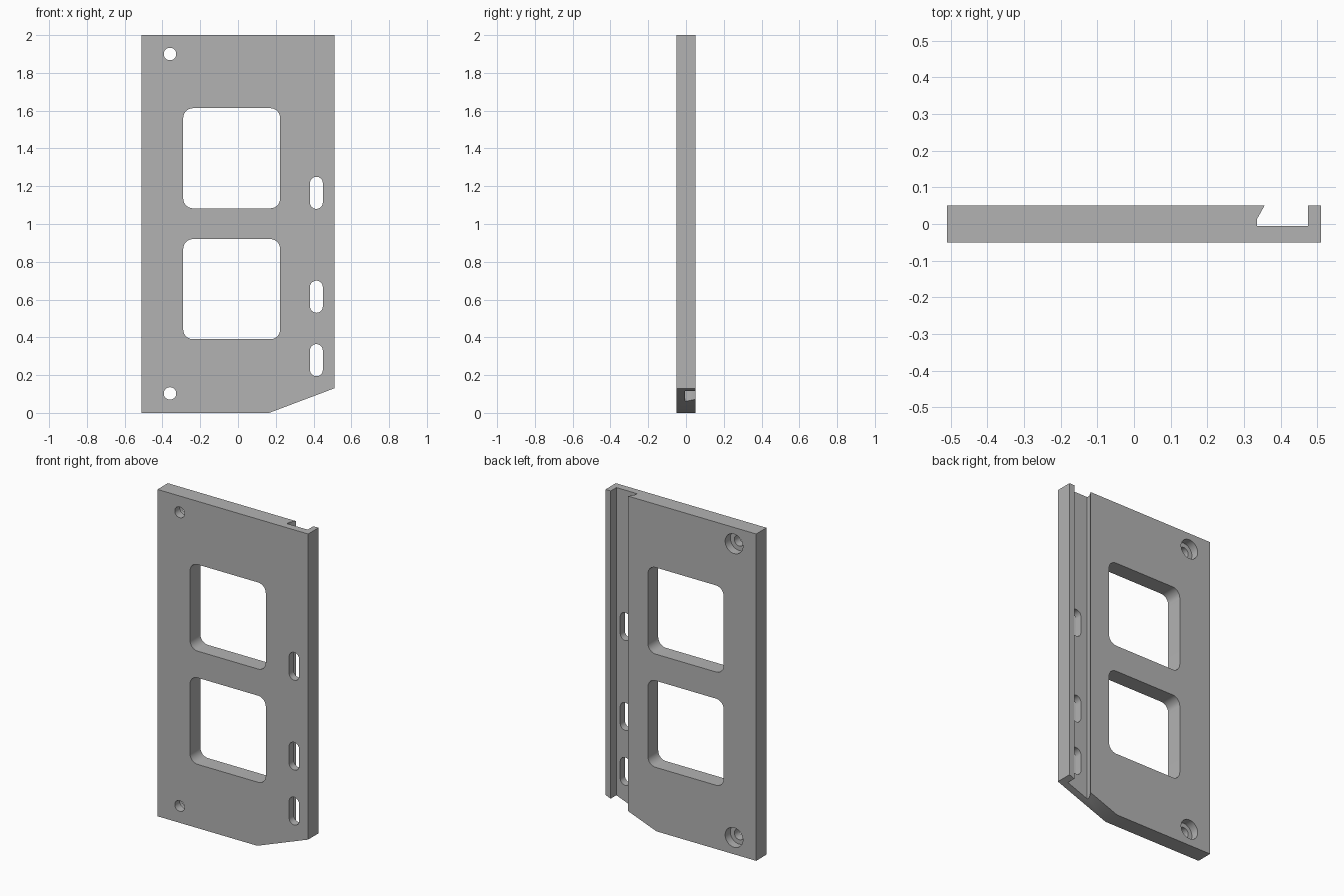
import bpy, bmesh, math
from mathutils import Vector

if "Cube" in bpy.data.objects:
    bpy.data.objects.remove(bpy.data.objects["Cube"])

Y_FRONT, Y_BACK, Y_FLOOR = -0.05, 0.05, -0.005

grey = bpy.data.materials.new("plain grey")
grey.diffuse_color = (0.45, 0.45, 0.45, 1)
grey.use_nodes = True
grey.node_tree.nodes["Principled BSDF"].inputs["Base Color"].default_value = grey.diffuse_color


def prism(name, points, direction):
    """Solid made by sweeping a flat outline along a direction."""
    bm = bmesh.new()
    face = bm.faces.new([bm.verts.new(p) for p in points])
    swept = bmesh.ops.extrude_face_region(bm, geom=[face])
    moved = [g for g in swept["geom"] if isinstance(g, bmesh.types.BMVert)]
    bmesh.ops.translate(bm, verts=moved, vec=Vector(direction))
    bmesh.ops.recalc_face_normals(bm, faces=bm.faces)
    mesh = bpy.data.meshes.new(name)
    bm.to_mesh(mesh)
    bm.free()
    mesh.materials.append(grey)
    obj = bpy.data.objects.new(name, mesh)
    bpy.context.collection.objects.link(obj)
    return obj


def rounded(x0, x1, z0, z1, r, y, steps=10):
    """Rounded rectangle outline in the x-z plane."""
    corners = [(x1 - r, z1 - r), (x0 + r, z1 - r), (x0 + r, z0 + r), (x1 - r, z0 + r)]
    points = []
    for i, (cx, cz) in enumerate(corners):
        for k in range(steps + 1):
            a = math.pi / 2 * (i + k / steps)
            p = Vector((cx + r * math.cos(a), y, cz + r * math.sin(a)))
            if not points or (p - points[-1]).length > 1e-5:
                points.append(p)
    if (points[0] - points[-1]).length < 1e-5:
        points.pop()
    return points


def cut(target, cutter):
    mod = target.modifiers.new("cut", "BOOLEAN")
    mod.operation = "DIFFERENCE"
    mod.solver = "EXACT"
    mod.object = cutter
    bpy.context.view_layer.objects.active = target
    bpy.ops.object.modifier_apply(modifier=mod.name)
    bpy.data.objects.remove(cutter)


# Plate with one bevelled lower corner
outline = [(-0.51, 0), (0.165, 0), (0.51, 0.13), (0.51, 2), (-0.51, 2)]
plate = prism("mounting_plate", [(x, Y_FRONT, z) for x, z in outline],
              (0, Y_BACK - Y_FRONT, 0))

# Full-height groove in the back, undercut on one side
groove = [(0.335, Y_FLOOR), (0.475, Y_FLOOR), (0.475, 0.07), (0.3675, 0.07),
          (0.356, Y_BACK), (0.335, 0.013)]
cut(plate, prism("groove_cutter", [(x, y, -0.1) for x, y in groove], (0, 0, 2.2)))

# Two large windows and three slots, cut right through
openings = [(-0.29, 0.223, z, z + 0.53, 0.052) for z in (0.39, 1.083)]
openings += [(0.381, 0.449, z, z + 0.17, 0.034) for z in (0.194, 0.53, 1.08)]
for x0, x1, z0, z1, r in openings:
    cut(plate, prism("opening_cutter", rounded(x0, x1, z0, z1, r, -0.1), (0, 0.2, 0)))

# Screw holes, counterbored from the back
for z in (0.103, 1.9):
    for r, y in ((0.033, -0.1), (0.06, 0.0)):
        ring = rounded(-0.36 - r, -0.36 + r, z - r, z + r, r, y)
        cut(plate, prism("hole_cutter", ring, (0, 0.1 - y, 0)))

# Smooth the round walls, keep real edges sharp
bpy.ops.object.select_all(action="DESELECT")
plate.select_set(True)
bpy.context.view_layer.objects.active = plate
bpy.ops.object.shade_smooth_by_angle(angle=math.radians(30))
